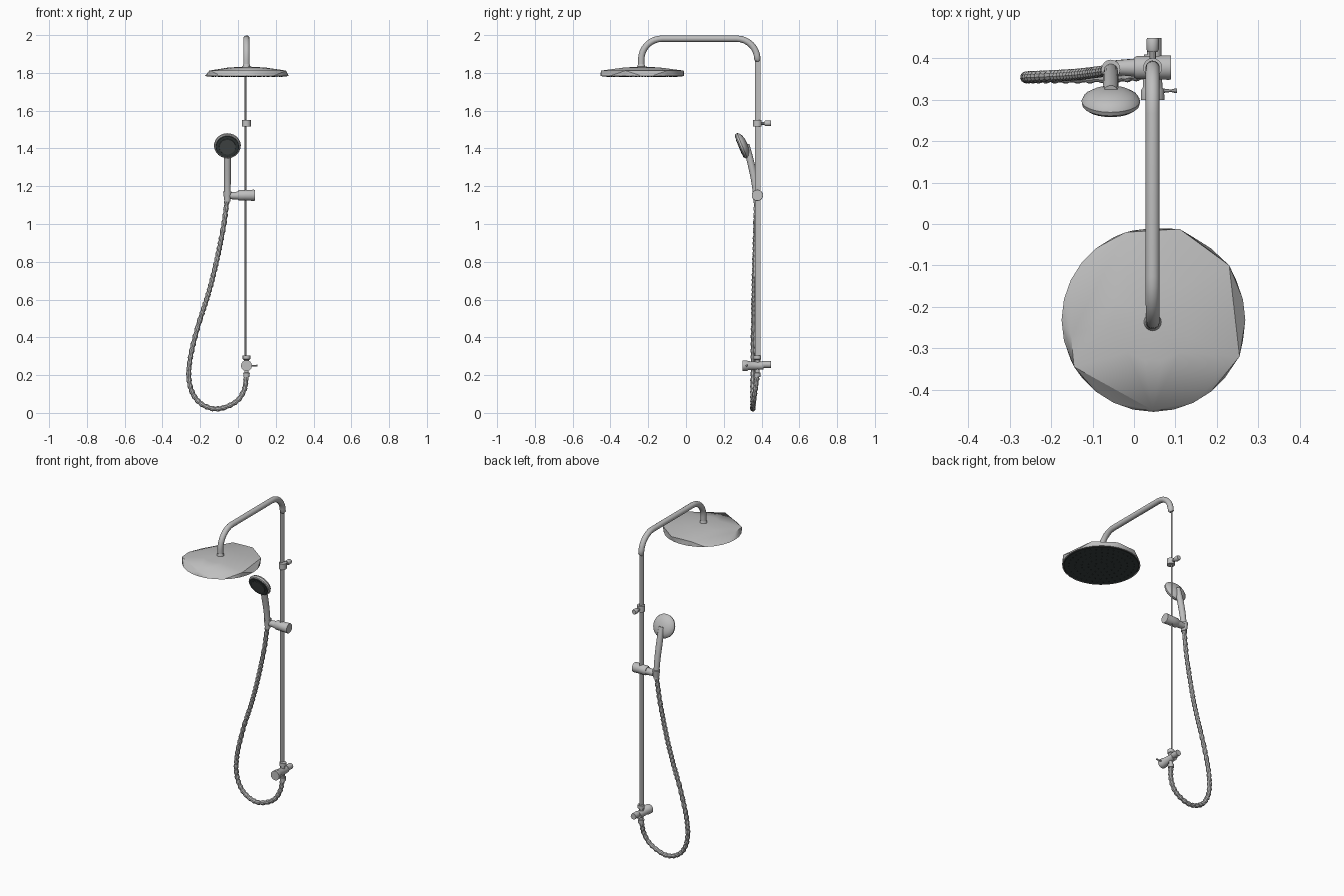
import bpy, bmesh, math
from mathutils import Vector

if "Cube" in bpy.data.objects:
    bpy.data.objects.remove(bpy.data.objects["Cube"])


def material(name, rgb):
    m = bpy.data.materials.new(name)
    m.diffuse_color = (*rgb, 1)
    m.use_nodes = True
    m.node_tree.nodes["Principled BSDF"].inputs["Base Color"].default_value = m.diffuse_color
    return m


CHROME = material("chrome grey", (0.52, 0.52, 0.52))
DARK = material("dark nozzle plate", (0.04, 0.05, 0.05))
SLATE = material("slate centre", (0.075, 0.085, 0.085))


def finish(name, bm, mats, angle=35):
    bmesh.ops.recalc_face_normals(bm, faces=bm.faces[:])
    me = bpy.data.meshes.new(name)
    bm.to_mesh(me)
    bm.free()
    for m in mats:
        me.materials.append(m)
    for p in me.polygons:
        p.use_smooth = True
    me.set_sharp_from_angle(angle=math.radians(angle))
    ob = bpy.data.objects.new(name, me)
    bpy.context.collection.objects.link(ob)
    return ob


def skin(bm, rings):
    """Bridge rings of points and cap both ends."""
    vs = [[bm.verts.new(p) for p in r] for r in rings]
    n = len(vs[0])
    for a, b in zip(vs, vs[1:]):
        for i in range(n):
            j = (i + 1) % n
            bm.faces.new((a[i], a[j], b[j], b[i]))
    bm.faces.new(vs[0])
    bm.faces.new(vs[-1])


def circle(c, u, v, r, n):
    return [c + (u * math.cos(2 * math.pi * i / n) + v * math.sin(2 * math.pi * i / n)) * r
            for i in range(n)]


def lathe(name, origin, axis, profile, sides=16, mat=CHROME):
    """Turned part: profile is a list of (distance along axis, radius)."""
    o, a = Vector(origin), Vector(axis).normalized()
    u = a.orthogonal().normalized()
    v = a.cross(u)
    bm = bmesh.new()
    skin(bm, [circle(o + a * h, u, v, r, sides) for h, r in profile])
    return finish(name, bm, [mat])


def tube(name, pts, radii, sides, angle=35):
    """Sweep a circle along a path, carrying the frame along."""
    bm = bmesh.new()
    rings, u = [], None
    for i, p in enumerate(pts):
        t = (pts[min(i + 1, len(pts) - 1)] - pts[max(i - 1, 0)]).normalized()
        u = t.orthogonal() if u is None else u - t * u.dot(t)
        u.normalize()
        rings.append(circle(p, u, t.cross(u), radii[i], sides))
    skin(bm, rings)
    return finish(name, bm, [CHROME], angle)


def spline(ctrl, steps):
    """Catmull-Rom points through the controls."""
    c = [Vector(p) for p in ctrl]
    c = [2 * c[0] - c[1]] + c + [2 * c[-1] - c[-2]]
    out = []
    for k in range(1, len(c) - 2):
        a, b, d, e = c[k - 1:k + 3]
        for s in range(steps):
            t = s / steps
            out.append(0.5 * (2 * b + (d - a) * t + (2 * a - 5 * b + 4 * d - e) * t * t
                              + (3 * b - a - 3 * d + e) * t ** 3))
    return out + [c[-2]]


X, Y = 0.045, 0.378          # riser axis

# Flat riser bar
bm = bmesh.new()
section = [(0.034, 0.366), (0.043, 0.378), (0.046, 0.394), (0.037, 0.382)]
skin(bm, [[Vector((x, y, z)) for x, y in section] for z in (0.27, 1.89)])
finish("riser", bm, [CHROME])

# Overhead arm with two rounded bends
R, top, front = 0.11, 1.981, -0.237
arm = [Vector((X, Y, 1.86))]
for i in range(9):
    a = math.pi / 2 * i / 8
    arm.append(Vector((X, Y - R + R * math.cos(a), top - R + R * math.sin(a))))
for i in range(9):
    a = math.pi / 2 * (1 + i / 8)
    arm.append(Vector((X, front + R + R * math.cos(a), top - R + R * math.sin(a))))
arm.append(Vector((X, front, 1.83)))
tube("arm", arm, [0.008] + [0.017] * (len(arm) - 1), 14, 50)
lathe("arm_collar", (X, front, 1.822), (0, 0, 1), [(0, 0.022), (0.012, 0.021), (0.024, 0.017)])

# Rain head: round rim below, uneven seven-cornered crown above
C = Vector((0.047, -0.232, 0))
bm = bmesh.new()
pts = circle(C + Vector((0, 0, 1.783)), Vector((1, 0, 0)), Vector((0, 1, 0)), 0.222, 28)
crown = [(-0.02, -0.02), (-0.152, -0.27), (-0.145, -0.345), (0.045, -0.45),
         (0.255, -0.32), (0.23, -0.1), (0.11, -0.012)]
pts += [Vector((x, y, 1.812)) for x, y in crown]
pts += circle(C + Vector((0, 0, 1.828)), Vector((1, 0, 0)), Vector((0, 1, 0)), 0.10, 14)
pts.append(C + Vector((0, 0, 1.834)))
vs = [bm.verts.new(p) for p in pts]
bmesh.ops.convex_hull(bm, input=vs)
finish("rain_head", bm, [CHROME], 30)
lathe("rain_plate", C + Vector((0, 0, 1.784)), (0, 0, -1), [(0, 0.217), (0.004, 0.212)], 28, DARK)

# Nozzles in rings under the rain head
bm = bmesh.new()
ux, uy = Vector((1, 0, 0)), Vector((0, 1, 0))
for k in range(1, 6):
    for c in circle(C + Vector((0, 0, 1.781)), ux, uy, 0.037 * k, 7 * k):
        skin(bm, [circle(c, ux, uy, 0.004, 5), circle(c - Vector((0, 0, 0.004)), ux, uy, 0.0025, 5)])
finish("rain_nozzles", bm, [DARK])

# Upper wall bracket
lathe("bracket_sleeve", (X, Y, 1.515), (0, 0, 1), [(0, 0.023), (0.036, 0.023)])
lathe("bracket_stem", (X, 0.385, 1.533), (0, 1, 0), [(0, 0.008), (0.04, 0.008)], 10)
lathe("bracket_knob", (X, 0.416, 1.533), (0, 1, 0),
      [(0, 0.012), (0.006, 0.015), (0.03, 0.015), (0.034, 0.013)])

# Hand shower: head, spray face, handle
hx = -0.056
n = Vector((0, -0.92, -0.38)).normalized()
face = Vector((hx, 0.284, 1.41))
lathe("hand_head", face, -n, [(0, 0.064), (0.004, 0.069), (0.014, 0.071), (0.024, 0.066),
                              (0.034, 0.05), (0.041, 0.03), (0.043, 0.01)], 24)
lathe("hand_spray_ring", face - n * 0.001, n, [(0, 0.062), (0.004, 0.060)], 24, DARK)
lathe("hand_spray_centre", face, n, [(0, 0.045), (0.005, 0.043)], 20, SLATE)
handle = spline([(hx, 0.318, 1.42), (hx, 0.337, 1.35), (hx, 0.357, 1.26),
                 (hx, 0.368, 1.19), (hx, 0.373, 1.12)], 4)
tube("hand_handle", handle, [0.019 - 0.004 * abs(i / 16 - 0.35) for i in range(17)], 14, 50)

# Slider clamp and its hand shower cradle
lathe("slider", (0.0, 0.378, 1.152), (1, 0, 0), [(0, 0.024), (0.006, 0.028), (0.04, 0.028),
                                                (0.084, 0.030), (0.09, 0.029)], 20)
lathe("cradle_arm", (-0.045, 0.378, 1.15), (1, 0, 0), [(0, 0.018), (0.05, 0.022)], 14)
lathe("cradle", (hx, 0.374, 1.128), (0, 0, 1), [(0, 0.017), (0.045, 0.023)], 16)

# Ribbed hose: even steps along the path, alternating radius
path = spline([(hx, 0.373, 1.14), (-0.083, 0.368, 0.95), (-0.143, 0.361, 0.68),
               (-0.217, 0.357, 0.44), (-0.257, 0.355, 0.26), (-0.253, 0.354, 0.14),
               (-0.205, 0.354, 0.056), (-0.115, 0.354, 0.021), (-0.015, 0.357, 0.056),
               (0.032, 0.366, 0.12), (X, Y, 0.205)], 40)
even, gap = [path[0]], 0.0062
for p in path:
    if (p - even[-1]).length >= gap:
        even.append(p)
tube("hose", even, [0.0145 if (i // 2) % 2 else 0.0115 for i in range(len(even))], 10, 30)

# Diverter valve at the foot
lathe("valve_body", (X, 0.30, 0.25), (0, 1, 0),
      [(0, 0.029), (0.024, 0.028), (0.03, 0.024), (0.11, 0.021)], 20)
lathe("valve_inlet", (X + 0.004, 0.405, 0.256), (0, 1, 0), [(0, 0.018), (0.045, 0.018)], 14)
lathe("valve_lever", (X + 0.02, 0.322, 0.25), (1, 0, 0),
      [(0, 0.006), (0.025, 0.003), (0.036, 0.006), (0.039, 0.005)], 8)
lathe("valve_collar", (X, Y, 0.262), (0, 0, 1), [(0, 0.013), (0.018, 0.014), (0.022, 0.02), (0.043, 0.02)], 14)
lathe("hose_nut", (X, Y, 0.19), (0, 0, 1), [(0, 0.017), (0.022, 0.018), (0.024, 0.012), (0.05, 0.012)], 12)
